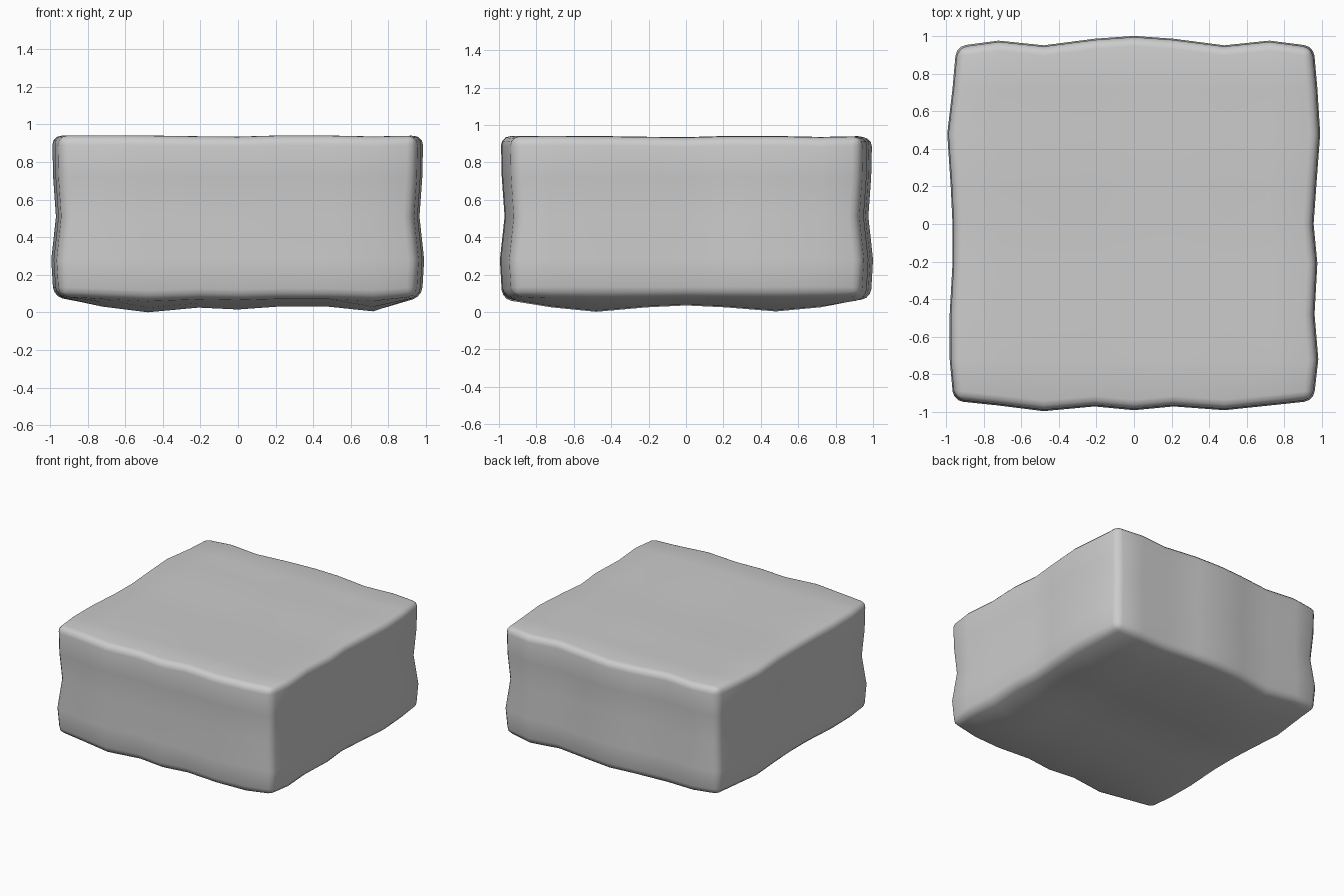
import bpy, bmesh

if "Cube" in bpy.data.objects:
    bpy.data.objects.remove(bpy.data.objects["Cube"])

# Grid stations shared by x and y, then vertical rows with their inset
C = [-.92, -.72, -.48, -.21, 0, .21, .48, .72, .92]
ROWS = [(.08, .012), (.28, 0), (.51, .025), (.72, .01), (.94, .005)]

# Wavy outline of each wall, seen from above
FRONT = [-.94, -.965, -.995, -.97, -.99, -.97, -.99, -.965, -.94]
BACK = [.945, .975, .95, .985, 1.0, .985, .95, .975, .945]
LEFT = [-.96, -.98, -.98, -.965, -.965, -.975, -.993, -.965, -.945]
RIGHT = [.955, .98, .96, .975, .955, .97, .99, .975, .955]

# Uneven underside: height along x and along y
UNDER_X = [.08, .055, .025, .05, .04, .055, .055, .03, .08]
UNDER_Y = [0, 0, -.024, 0, .01, 0, -.022, 0, 0]
TOP_X = [0, .001, 0, -.004, -.006, 0, 0, -.005, 0]
N, M = len(C) - 1, len(ROWS) - 1


def position(i, j, k):
    z, inset = ROWS[k]
    x, y = C[i], C[j]
    if i == 0:
        x = LEFT[j] + inset
    elif i == N:
        x = RIGHT[j] - inset
    if j == 0:
        y = FRONT[i] + inset
    elif j == N:
        y = BACK[i] - inset
    rim = i in (0, N) or j in (0, N)
    if k == 0:
        z = .075 + .3 * (UNDER_X[i] - .05) if rim else UNDER_X[i] + UNDER_Y[j]
    elif k == M:
        z += TOP_X[i] + TOP_X[j]
    return x, y, z


bm = bmesh.new()
verts = {}


def vert(*key):
    if key not in verts:
        verts[key] = bm.verts.new(position(*key))
    return verts[key]


def sheet(nu, nv, key):
    for u in range(nu):
        for v in range(nv):
            bm.faces.new([vert(*key(a, b)) for a, b in
                          ((u, v), (u + 1, v), (u + 1, v + 1), (u, v + 1))])


# Top and underside, then the four walls
for k in (0, M):
    sheet(N, N, lambda a, b: (a, b, k))
for e in (0, N):
    sheet(N, M, lambda a, b: (a, e, b))
    sheet(N, M, lambda a, b: (e, a, b))
bmesh.ops.recalc_face_normals(bm, faces=bm.faces)

# Mark the twelve box edges for rounding
weight = bm.edges.layers.float.new("bevel_weight_edge")
keys = {v: k for k, v in verts.items()}
limits = ((0, N), (0, N), (0, M))
for edge in bm.edges:
    a, b = (keys[v] for v in edge.verts)
    if sum(a[n] == b[n] and a[n] in limits[n] for n in range(3)) == 2:
        edge[weight] = 1

mesh = bpy.data.meshes.new("stone_block")
bm.to_mesh(mesh)
bm.free()
block = bpy.data.objects.new("stone_block", mesh)
bpy.context.collection.objects.link(block)
for p in mesh.polygons:
    p.use_smooth = True

# Softened rim
bevel = block.modifiers.new("rounded_edges", 'BEVEL')
bevel.limit_method = 'WEIGHT'
bevel.width = .05
bevel.segments = 3
